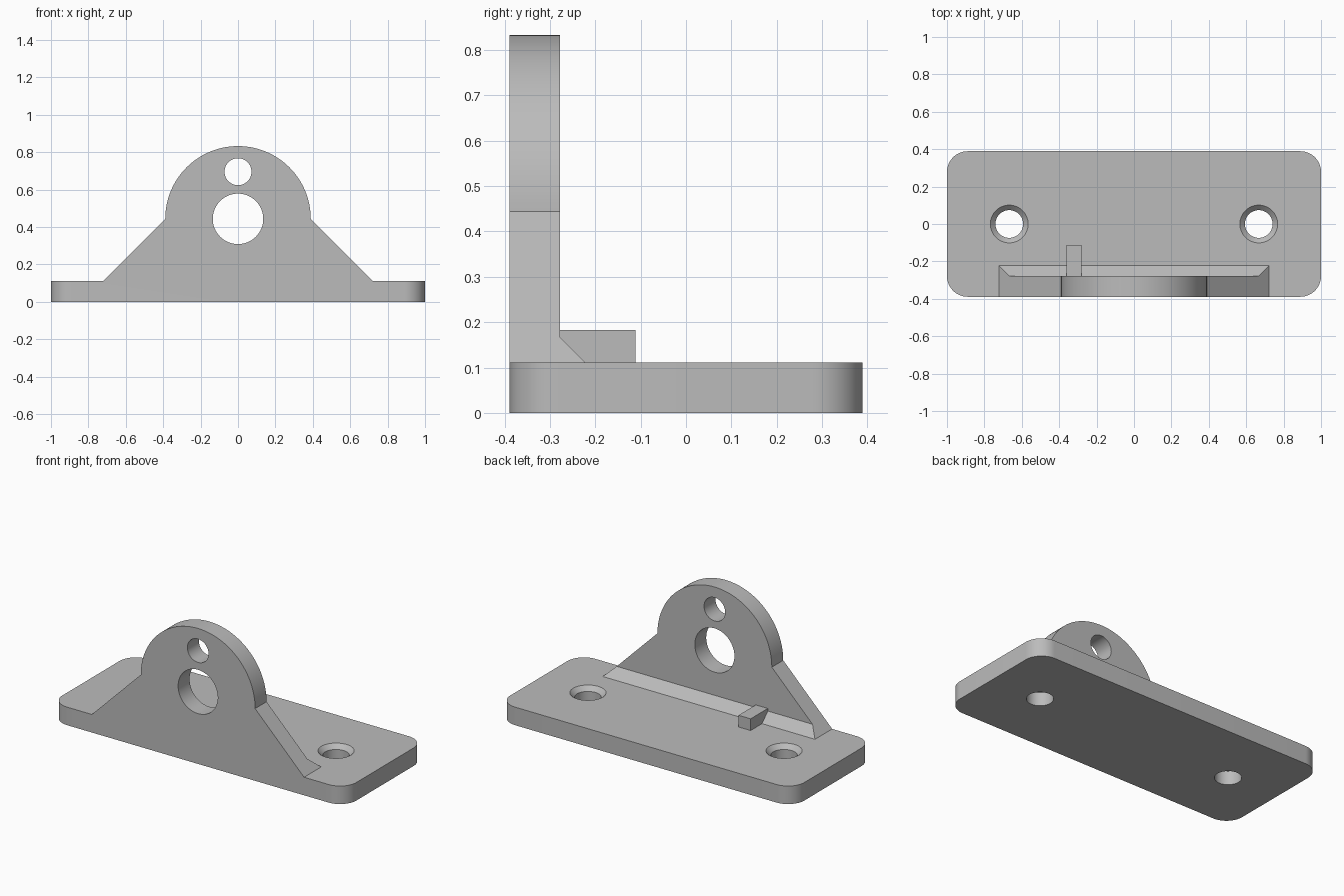
import bpy, bmesh
from math import sin, cos, pi, radians
from mathutils import Matrix, Vector

if "Cube" in bpy.data.objects:
    bpy.data.objects.remove(bpy.data.objects["Cube"])

# Main sizes
HALF_X, HALF_Y, THICK = 1.0, 0.389, 0.111
BACK_Y = -HALF_Y + THICK          # rear face of the upright
EYE_Z, EYE_R = 0.444, 0.389       # rounded head of the upright
FOOT_X = EYE_R + EYE_Z - THICK    # 45 degree shoulders meet the base here
WEB = 0.056                       # size of the chamfer strip

grey = bpy.data.materials.new("plain grey")
grey.use_nodes = True
colour = (0.5, 0.5, 0.5, 1)
grey.diffuse_color = colour
grey.node_tree.nodes["Principled BSDF"].inputs["Base Color"].default_value = colour


def make(name, bm):
    bmesh.ops.recalc_face_normals(bm, faces=bm.faces[:])
    mesh = bpy.data.meshes.new(name)
    bm.to_mesh(mesh)
    bm.free()
    mesh.materials.append(grey)
    obj = bpy.data.objects.new(name, mesh)
    bpy.context.collection.objects.link(obj)
    return obj


def arc(cx, cy, r, start, end, steps):
    angles = [radians(start + (end - start) * i / steps) for i in range(steps + 1)]
    return [(cx + r * cos(a), cy + r * sin(a)) for a in angles]


def prism(name, points, direction):
    bm = bmesh.new()
    face = bm.faces.new([bm.verts.new(p) for p in points])
    new = bmesh.ops.extrude_face_region(bm, geom=[face])["geom"]
    moved = [v for v in new if isinstance(v, bmesh.types.BMVert)]
    bmesh.ops.translate(bm, verts=moved, vec=Vector(direction))
    return make(name, bm)


def cone(name, r1, r2, depth, place, turn=0):
    bm = bmesh.new()
    matrix = Matrix.Translation(place) @ Matrix.Rotation(turn, 4, "X")
    bmesh.ops.create_cone(bm, cap_ends=True, segments=64, radius1=r1, radius2=r2,
                          depth=depth, matrix=matrix)
    obj = make(name, bm)
    obj.hide_render = True
    return obj


def combine(target, other, operation):
    mod = target.modifiers.new(operation, "BOOLEAN")
    mod.operation, mod.solver, mod.object = operation, "EXACT", other
    bpy.context.view_layer.objects.active = target
    bpy.ops.object.modifier_apply(modifier=mod.name)
    bpy.data.objects.remove(other)


# Base plate with rounded corners
r = THICK
outline = []
for sx, sy, start in ((1, 1, 0), (-1, 1, 90), (-1, -1, 180), (1, -1, 270)):
    outline += arc(sx * (HALF_X - r), sy * (HALF_Y - r), r, start, start + 90, 16)
bracket = prism("mounting_bracket", [(x, y, 0) for x, y in outline], (0, 0, THICK))

# Countersunk screw holes
for x in (-0.667, 0.667):
    combine(bracket, cone("screw_hole", 0.074, 0.074, 1, (x, 0, 0)), "DIFFERENCE")
    sink = cone("countersink", 0.062, 0.112, 0.05, (x, 0, THICK - 0.015 + 0.001))
    combine(bracket, sink, "DIFFERENCE")

# Upright with a round head and sloping shoulders
outline = [(-FOOT_X, THICK), (FOOT_X, THICK)] + arc(0, EYE_Z, EYE_R, 0, 180, 64)
upright = prism("upright", [(x, -HALF_Y, z) for x, z in outline], (0, THICK, 0))
for z, radius in ((EYE_Z, 0.135), (0.696, 0.072)):
    hole = cone("eye_hole", radius, radius, 1, (0, -HALF_Y, z), pi / 2)
    combine(upright, hole, "DIFFERENCE")
combine(bracket, upright, "UNION")

# Chamfer strip behind the upright, its ends following the shoulders
bm = bmesh.new()
for s in (-1, 1):
    for x, y, z in ((FOOT_X, 0, 0), (FOOT_X, WEB, 0), (FOOT_X - WEB, 0, WEB)):
        bm.verts.new((s * x, BACK_Y + y, THICK + z))
bmesh.ops.convex_hull(bm, input=bm.verts[:])
bmesh.ops.dissolve_limit(bm, angle_limit=0.01, verts=bm.verts[:], edges=bm.edges[:])
combine(bracket, make("chamfer_strip", bm), "UNION")

# Small locating tab
tab = [(x, y, THICK) for x, y in ((-0.362, BACK_Y), (-0.28, BACK_Y),
                                  (-0.28, -0.111), (-0.362, -0.111))]
combine(bracket, prism("locating_tab", tab, (0, 0, 0.072)), "UNION")

# Merge flush faces and shade
bm = bmesh.new()
bm.from_mesh(bracket.data)
bmesh.ops.remove_doubles(bm, verts=bm.verts[:], dist=0.0001)
bmesh.ops.dissolve_limit(bm, angle_limit=0.005, verts=bm.verts[:], edges=bm.edges[:])
bm.to_mesh(bracket.data)
bm.free()
bpy.ops.object.select_all(action="DESELECT")
bracket.select_set(True)
bpy.context.view_layer.objects.active = bracket
bpy.ops.object.shade_smooth_by_angle(angle=radians(30))
